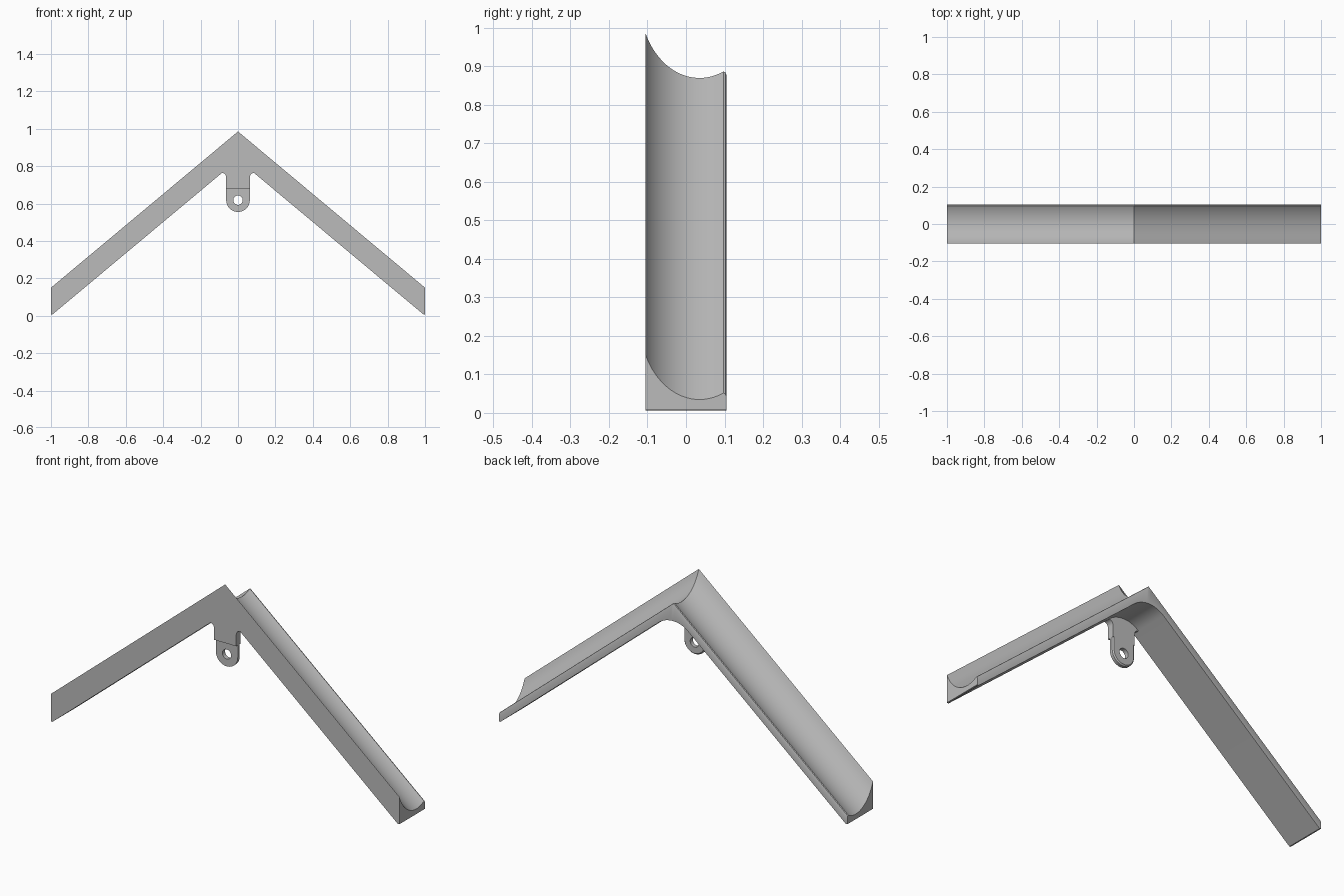
import bpy
import math

cube = bpy.data.objects.get("Cube")
if cube:
    bpy.data.objects.remove(cube)

grey = bpy.data.materials.new("light_grey")
grey.use_nodes = True
grey.diffuse_color = (0.5, 0.5, 0.5, 1)
grey.node_tree.nodes["Principled BSDF"].inputs["Base Color"].default_value = (0.5, 0.5, 0.5, 1)

FRONT, BACK = -0.105, 0.105
SLOPE, RIDGE, BASE = 0.835, 0.985, 0.835
PITCH = math.atan(SLOPE)
ARCH = 0.085                      # half width of the rounded inner corner
TAB, TAB_Z = 0.063, 0.618         # hanging tab half width and hole height


def loft(name, loops, ring=False):
    """Skin equal-length closed loops; cap the ends or join them into a ring."""
    n = len(loops[0])
    verts = [p for loop in loops for p in loop]
    count = len(loops)
    faces = []
    for i in range(count if ring else count - 1):
        a, b = i * n, (i + 1) % count * n
        faces += [(a + j, a + (j + 1) % n, b + (j + 1) % n, b + j) for j in range(n)]
    if not ring:
        faces += [tuple(range(n))[::-1], tuple(range((count - 1) * n, count * n))]
    mesh = bpy.data.meshes.new(name)
    mesh.from_pydata(verts, [], faces)
    mesh.materials.append(grey)
    obj = bpy.data.objects.new(name, mesh)
    bpy.context.collection.objects.link(obj)
    bpy.ops.object.select_all(action='DESELECT')
    obj.select_set(True)
    bpy.context.view_layer.objects.active = obj
    bpy.ops.object.mode_set(mode='EDIT')
    bpy.ops.mesh.select_all(action='SELECT')
    bpy.ops.mesh.normals_make_consistent(inside=False)
    bpy.ops.object.mode_set(mode='OBJECT')
    bpy.ops.object.shade_smooth_by_angle(angle=math.radians(30))
    return obj


def underside(x):
    """Height of the lower surface, with a rounded inner corner and blunt tips."""
    x = abs(x)
    if x < ARCH:
        r = ARCH / math.sin(PITCH)
        return BASE - SLOPE * ARCH - r * math.cos(PITCH) + math.sqrt(r * r - x * x)
    return max(BASE - SLOPE * x, 0.008 if x > 0.999 else 0)


def trough():
    """Depth below the ridge across the gutter, front to back."""
    mid, r = 0.035, 0.155
    drop = lambda y: math.sqrt(r * r - (y - mid) ** 2) / math.cos(PITCH)
    ys = [FRONT + (0.097 - FRONT) * i / 24 for i in range(25)]
    pts = [(y, drop(y) - drop(FRONT)) for y in ys]
    lip = pts[-1][1]
    return pts + [(0.102, lip + 0.002), (BACK, lip + 0.009)]


# Chevron-shaped gutter
arch_x = [ARCH * i / 8 for i in range(-8, 9)]
stations = [-1, -0.992] + arch_x + [0.992, 1]
profile = trough()
loops = []
for x in stations:
    top = RIDGE - SLOPE * abs(x)
    low = underside(x)
    loop = [(x, y, top - d) for y, d in profile]
    loops.append(loop + [(x, BACK, low), (x, FRONT, low)])
loft("chevron_gutter", loops)

# Upper part of the tab, flared into the arch
fillet = 0.022
side = []
for i in range(7):
    a = math.pi / 2 * i / 6
    side.append((TAB + fillet * (1 - math.sin(a)),
                 underside(ARCH) - 0.026 * (1 - math.cos(a))))
side = side[1:] + [(TAB, TAB_Z + TAB)]
outline = [(x, underside(x)) for x in arch_x] + side
outline += [(-x, z) for x, z in reversed(side)]
loft("tab_mount", [[(x, y, z) for x, z in outline] for y in (FRONT, -0.07)])


# Lower rounded tab with a hole, set back from the front
def tab_loop(y, inset, hole=False):
    pts = []
    for i in range(64):
        a = math.tau * i / 64
        c, s = math.cos(a), math.sin(a)
        r = 0.025 if hole else TAB - inset
        if s > 0 and not hole:
            r /= max(abs(c), s)
            z = min(r * s, TAB) + (inset if r * s > TAB - inset - 1e-6 else 0)
        else:
            z = r * s
        pts.append((r * c, y, TAB_Z + z))
    return pts


loft("tab_eyelet", [tab_loop(-0.07, 0, True), tab_loop(-0.092, 0, True),
                    tab_loop(-0.092, 0), tab_loop(-0.076, 0),
                    tab_loop(-0.07, 0.006)], ring=True)
